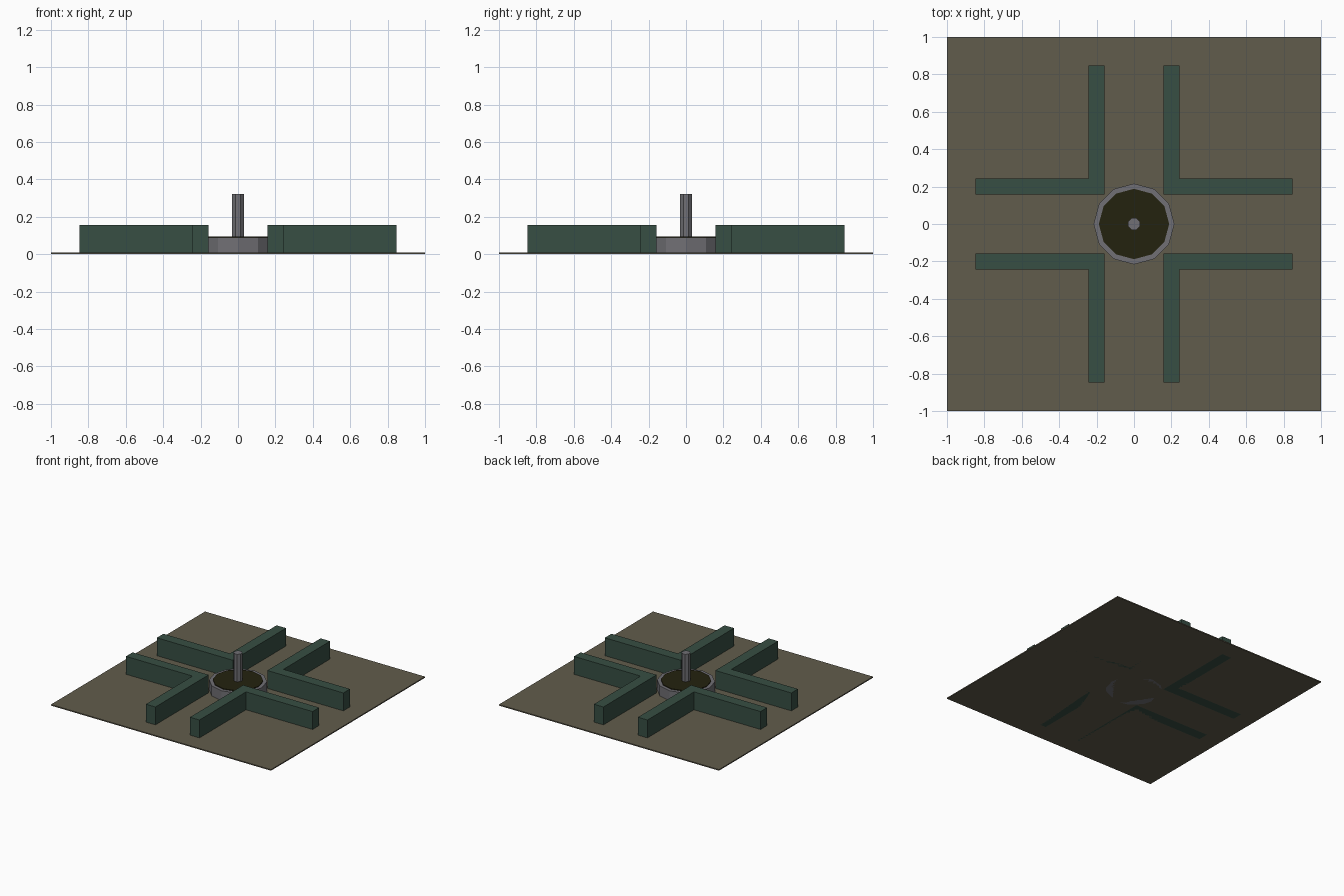
import bpy, bmesh, math

if "Cube" in bpy.data.objects:
    bpy.data.objects.remove(bpy.data.objects["Cube"])


def material(name, rgb):
    # sRGB 0-255 to linear flat colour
    lin = [((c / 255 + 0.055) / 1.055) ** 2.4 for c in rgb]
    m = bpy.data.materials.new(name)
    m.diffuse_color = (*lin, 1)
    m.use_nodes = True
    m.node_tree.nodes["Principled BSDF"].inputs["Base Color"].default_value = m.diffuse_color
    return m


earth = material("earth", (97, 92, 76))
green = material("hedge green", (55, 78, 67))
stone = material("grey stone", (113, 112, 117))
water = material("dark water", (36, 34, 15))


def prism(name, points, z0, z1, mat):
    # extrude a flat outline from z0 to z1
    bm = bmesh.new()
    face = bm.faces.new([bm.verts.new((x, y, z0)) for x, y in points])
    ext = bmesh.ops.extrude_face_region(bm, geom=[face], use_keep_orig=True)
    for v in ext["geom"]:
        if isinstance(v, bmesh.types.BMVert):
            v.co.z = z1
    bmesh.ops.recalc_face_normals(bm, faces=bm.faces)
    mesh = bpy.data.meshes.new(name)
    bm.to_mesh(mesh)
    bm.free()
    mesh.materials.append(mat)
    obj = bpy.data.objects.new(name, mesh)
    bpy.context.collection.objects.link(obj)
    return obj


def ring(r, n, offset=0.0):
    return [(r * math.cos(offset + 2 * math.pi * i / n),
             r * math.sin(offset + 2 * math.pi * i / n)) for i in range(n)]


# ground slab
prism("ground", [(-1, -1), (1, -1), (1, 1), (-1, 1)], 0, 0.009, earth)

# four L-shaped hedges, mirrored into each quadrant
a, b, e = 0.157, 0.243, 0.848
corner = [(a, a), (e, a), (e, b), (b, b), (b, e), (a, e)]
for sx, side in ((-1, "left"), (1, "right")):
    for sy, end in ((-1, "front"), (1, "back")):
        prism(f"hedge_{end}_{side}", [(x * sx, y * sy) for x, y in corner],
              0, 0.156, green)

# fountain: basin, water disc, spout column
prism("basin", ring(0.216, 12), 0, 0.09, stone)
prism("basin_water", ring(0.188, 12), 0.08, 0.096, water)
prism("spout", ring(0.034, 8, math.pi / 8), 0.08, 0.322, stone)
